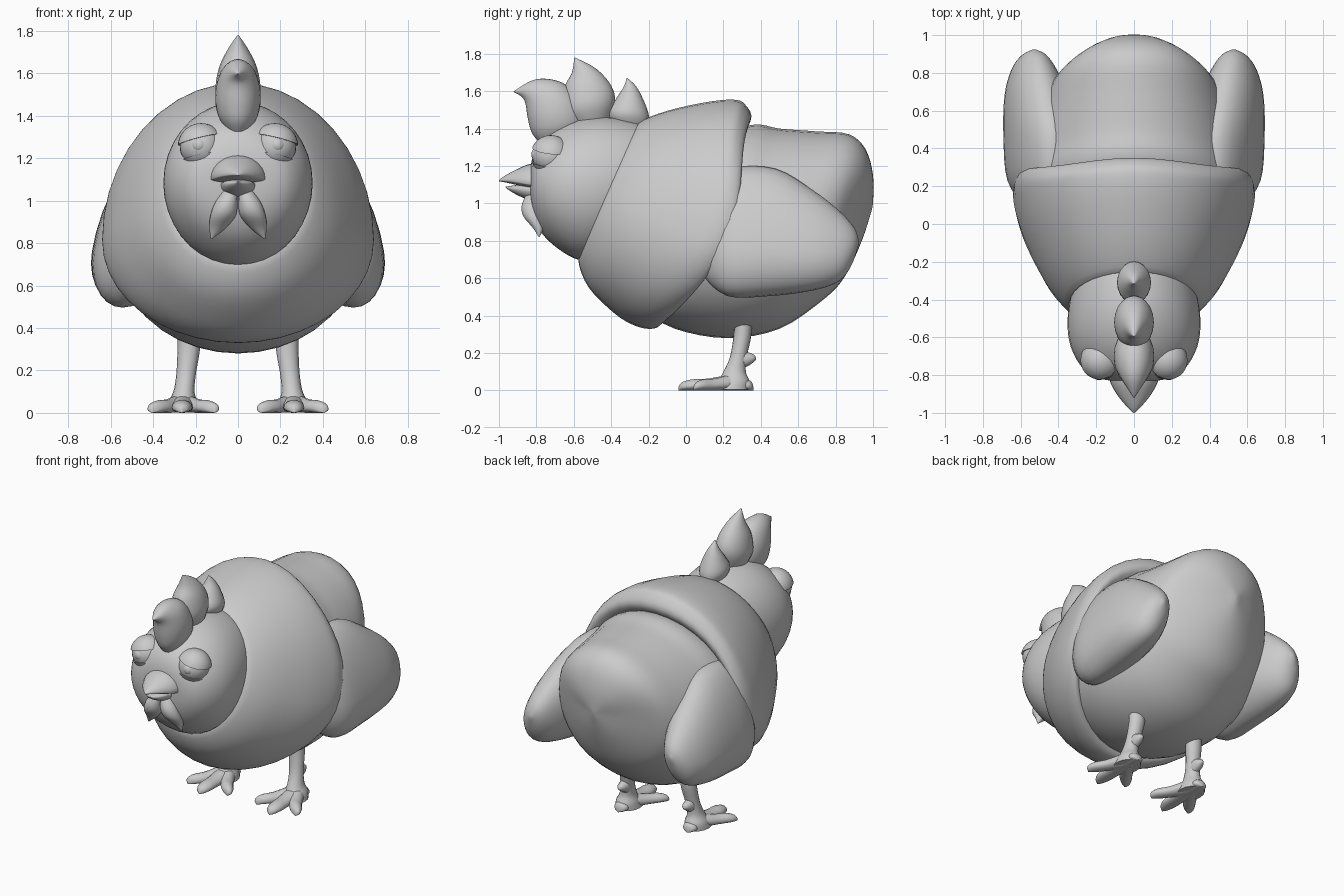
import bpy, bmesh, math


def finish(bm, name, mirror):
    bmesh.ops.recalc_face_normals(bm, faces=bm.faces)
    me = bpy.data.meshes.new(name)
    bm.to_mesh(me)
    bm.free()
    me.shade_smooth()
    me.set_sharp_from_angle(angle=math.radians(50))
    ob = bpy.data.objects.new(name, me)
    bpy.context.collection.objects.link(ob)
    if mirror:
        m = ob.modifiers.new("Mirror", 'MIRROR')
        m.use_mirror_merge = False
    return ob


def spline(rows, steps):
    """Catmull-Rom interpolation of section rows."""
    out = []
    for i in range(len(rows) - 1):
        p = [rows[max(0, min(len(rows) - 1, i + k))] for k in (-1, 0, 1, 2)]
        for s in range(steps):
            t = s / steps
            out.append([0.5 * (2 * b + (c - a) * t + (2 * a - 5 * b + 4 * c - d) * t * t
                               + (3 * b - a - 3 * c + d) * t ** 3) for a, b, c, d in zip(*p)])
    return out + [list(rows[-1])]


def loft(name, rows, n=28, steps=4, mirror=False, lean=0):
    """Row: edge A (y, z), edge B (y, z), half width, widest point from B, rear bulge, x offset."""
    full = [tuple(r) + (0.5, 0, 0)[len(r) - 5:] for r in rows]
    bm = bmesh.new()
    rings = []
    for ty, tz, by, bz, w, c, bulge, xo in spline(full, steps):
        ring = []
        for k in range(n):
            a = 2 * math.pi * k / n
            s = math.sin(a)
            f = c + s * ((1 - c) if s > 0 else c)
            z = bz + (tz - bz) * f
            push = bulge * math.cos(a) ** (4 if s > 0 else 2)
            ring.append(bm.verts.new((xo + max(w, .002) * math.cos(a) + lean * (tz - bz) * (f - c),
                                      by + (ty - by) * f + push, z)))
        rings.append(ring)
    for r, q in zip(rings, rings[1:]):
        for k in range(n):
            bm.faces.new((r[k], r[(k + 1) % n], q[(k + 1) % n], q[k]))
    bm.faces.new(rings[0])
    bm.faces.new(rings[-1])
    return finish(bm, name, mirror)


def ball(name, center, radius, cut=None, normal=None):
    """Mirrored sphere, optionally trimmed to the side the normal points to."""
    bm = bmesh.new()
    bmesh.ops.create_uvsphere(bm, u_segments=28, v_segments=18, radius=radius)
    if normal:
        geom = bm.verts[:] + bm.edges[:] + bm.faces[:]
        res = bmesh.ops.bisect_plane(bm, geom=geom, plane_co=cut, plane_no=normal, clear_inner=True)
        edges = [e for e in res['geom_cut'] if isinstance(e, bmesh.types.BMEdge)]
        bmesh.ops.contextual_create(bm, geom=edges)
    bmesh.ops.translate(bm, verts=bm.verts, vec=center)
    return finish(bm, name, True)


# Rear body
loft("body", [
    (.1, 1.33, -.25, .44, .48, .42), (.35, 1.42, -.06, .33, .57, .42),
    (.5, 1.40, .22, .28, .56, .42), (.7, 1.385, .5, .33, .51, .43, -.02),
    (.87, 1.37, .74, .49, .43, .45, -.05), (.96, 1.29, .85, .61, .34, .47, -.06),
    (1.0, 1.15, .94, .8, .18, .5, -.03), (1.0, 1.0, .995, .97, .01, .5)], n=36)

# Chest mantle with an overhanging rear hem
loft("chest_mantle", [
    (-.26, 1.38, -.54, .74, .30, .48), (-.25, 1.435, -.575, .69, .35, .48),
    (-.1, 1.495, -.52, .55, .46, .45, .03), (.1, 1.54, -.38, .41, .57, .42, .08),
    (.25, 1.555, -.27, .345, .625, .40, .12), (.315, 1.53, -.18, .33, .64, .40, .15),
    (.345, 1.44, -.13, .36, .61, .40, .16), (.2, 1.3, -.1, .45, .5, .40, .1)], n=40)

# Head
loft("head", [
    (-.835, 1.12, -.835, 1.08, .02), (-.82, 1.25, -.82, .95, .18),
    (-.76, 1.35, -.77, .84, .27), (-.62, 1.435, -.68, .755, .335),
    (-.45, 1.465, -.58, .70, .352), (-.25, 1.43, -.5, .70, .33),
    (-.1, 1.35, -.4, .74, .27)], n=36)

# Comb lobes
loft("comb_front", [
    (-.58, 1.38, -.76, 1.30, .05), (-.54, 1.44, -.82, 1.37, .095),
    (-.57, 1.55, -.845, 1.45, .107), (-.66, 1.645, -.86, 1.54, .085),
    (-.8, 1.665, -.885, 1.575, .045), (-.918, 1.602, -.922, 1.596, .003)], n=20)
loft("comb_middle", [
    (-.42, 1.42, -.6, 1.42, .07), (-.38, 1.54, -.66, 1.5, .105),
    (-.40, 1.63, -.65, 1.62, .09), (-.48, 1.72, -.61, 1.7, .05),
    (-.593, 1.78, -.597, 1.78, .003)], n=20)
loft("comb_rear", [
    (-.2, 1.42, -.38, 1.4, .06), (-.2, 1.48, -.42, 1.48, .09),
    (-.235, 1.57, -.38, 1.55, .065), (-.27, 1.63, -.335, 1.62, .03),
    (-.313, 1.67, -.317, 1.67, .003)], n=20)

# Beak
loft("upper_beak", [
    (-.76, 1.22, -.78, 1.08, .135, .15), (-.84, 1.21, -.84, 1.085, .125, .15),
    (-.91, 1.18, -.91, 1.1, .085, .2), (-.97, 1.147, -.97, 1.113, .035, .3),
    (-1.0, 1.125, -1.0, 1.118, .003)], n=24)
loft("lower_beak", [
    (-.78, 1.1, -.78, 1.0, .09, .7), (-.88, 1.1, -.87, 1.03, .07, .7),
    (-.93, 1.095, -.93, 1.06, .04, .6), (-.965, 1.09, -.965, 1.085, .003)], n=20)

# Wattles
loft("wattle", [
    (-.8, 1.06, -.86, 1.04, .03, .5, 0, .035), (-.78, 1.0, -.88, .985, .052, .5, 0, .055),
    (-.76, .93, -.87, .93, .06, .5, 0, .07), (-.76, .87, -.82, .87, .038, .5, 0, .097),
    (-.783, .82, -.787, .82, .003, .5, 0, .125)], n=18, mirror=True)

# Eyes with heavy drooping lids
eye = (.174, -.722, 1.255)
ball("eye", eye, .1)
ball("upper_eyelid", eye, .11, (0, 0, .035), (.25, .1, 1))
ball("lower_eyelid", eye, .107, (0, 0, -.045), (-.2, -.1, -1))
ball("pupil", (.184, -.787, 1.262), .04)

# Wings, leaning in toward the back
loft("wing", [
    (.1, 1.1, .08, .62, .1, .4, 0, .47), (.25, 1.19, .22, .505, .165, .38, 0, .5),
    (.48, 1.185, .45, .505, .187, .38, 0, .5), (.68, 1.07, .68, .535, .162, .4, 0, .52),
    (.82, .96, .82, .585, .115, .45, 0, .53), (.9, .87, .885, .67, .065, .5, 0, .53),
    (.925, .8, .92, .77, .01, .5, 0, .53)], n=28, mirror=True, lean=-.16)

# Legs and feet
loft("leg", [
    (.35, .42, .26, .42, .055, .5, 0, .228), (.35, .3, .255, .3, .053, .5, 0, .232),
    (.325, .18, .235, .18, .046, .5, 0, .245), (.32, .1, .2, .1, .05, .5, 0, .255),
    (.34, .05, .17, .05, .07, .5, 0, .26), (.34, .005, .14, .005, .08, .5, 0, .26)],
    n=16, mirror=True)
loft("spur", [
    (.27, .23, .27, .1, .04, .5, 0, .245), (.33, .205, .33, .13, .033, .5, 0, .245),
    (.365, .19, .36, .15, .02, .5, 0, .245), (.375, .17, .375, .165, .003, .5, 0, .245)],
    n=12, mirror=True)


def toe(name, y0, y1, x1):
    """Tapered toe from the ankle (x = .26) to a rounded tip."""
    rows = []
    for t, top, w in ((0, .09, .065), (.45, .065, .05), (.75, .06, .048), (.93, .045, .032), (1, .02, .004)):
        y = y0 + (y1 - y0) * t
        rows.append((y, top, y, .0, w, .4, 0, .26 + (x1 - .26) * t))
    loft(name, rows, n=14, mirror=True)


toe("middle_toe", .25, -.04, .265)
toe("outer_toe", .25, .04, .405)
toe("inner_toe", .25, .04, .11)
toe("rear_toe", .24, .36, .26)
